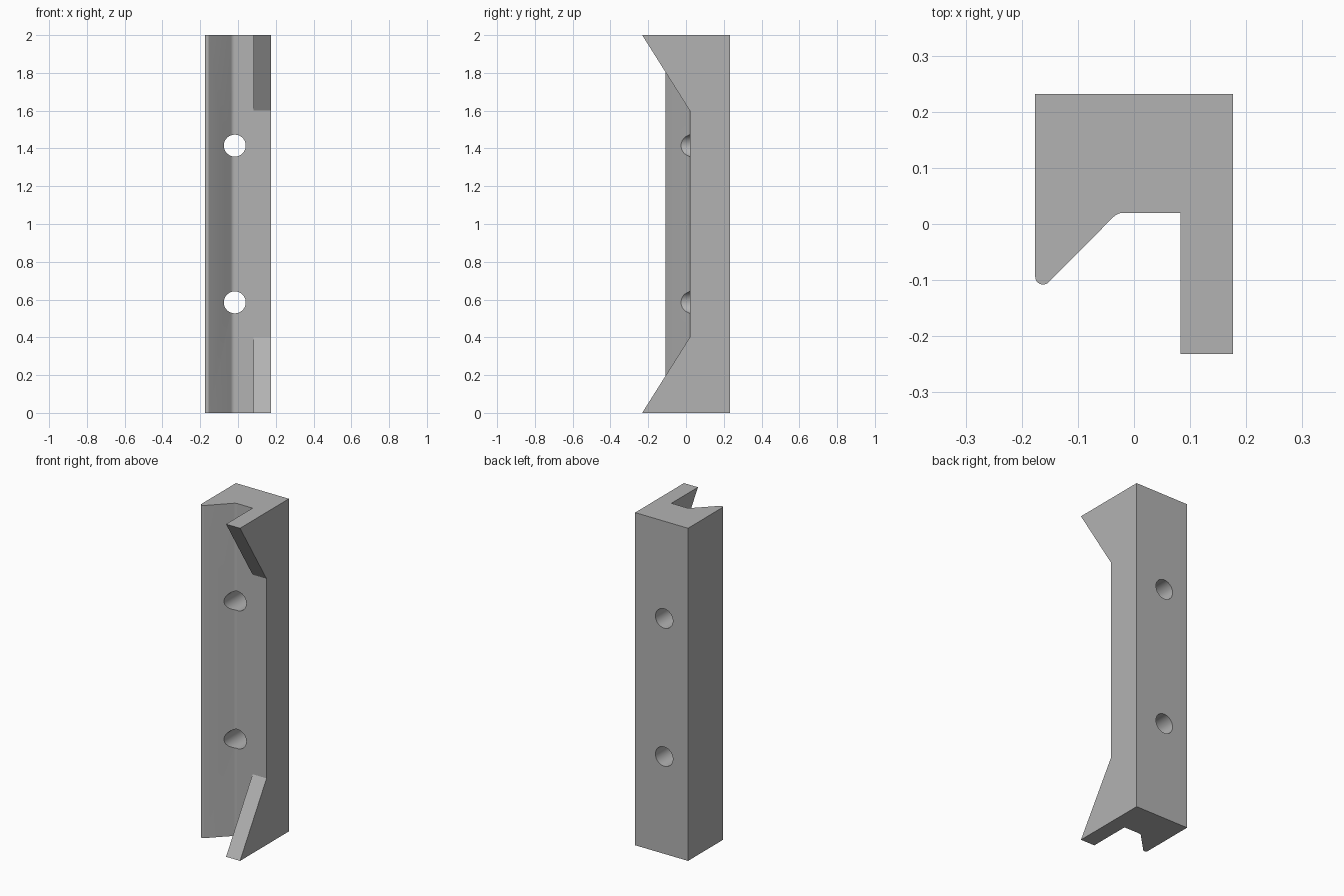
import bpy, bmesh, math
from mathutils import Vector

cube = bpy.data.objects.get("Cube")
if cube:
    bpy.data.objects.remove(cube, do_unlink=True)

# Single plain grey
grey = bpy.data.materials.new("plain_grey")
grey.use_nodes = True
colour = (0.45, 0.45, 0.45, 1)
grey.diffuse_color = colour
grey.node_tree.nodes["Principled BSDF"].inputs["Base Color"].default_value = colour


def prism(name, points, direction):
    """Extrude a closed polygon along a direction into a solid object."""
    bm = bmesh.new()
    face = bm.faces.new([bm.verts.new(p) for p in points])
    result = bmesh.ops.extrude_face_region(bm, geom=[face])
    moved = [g for g in result["geom"] if isinstance(g, bmesh.types.BMVert)]
    bmesh.ops.translate(bm, verts=moved, vec=Vector(direction))
    bmesh.ops.recalc_face_normals(bm, faces=bm.faces)
    mesh = bpy.data.meshes.new(name)
    bm.to_mesh(mesh)
    bm.free()
    mesh.materials.append(grey)
    obj = bpy.data.objects.new(name, mesh)
    bpy.context.collection.objects.link(obj)
    return obj


def arc(cx, cy, r, start, end, steps=8):
    angles = [math.radians(start + (end - start) * i / steps) for i in range(steps + 1)]
    return [(cx + r * math.cos(a), cy + r * math.sin(a)) for a in angles]


W, D, H = 0.176, 0.232, 2.0     # half width, half depth, height
LIP, FLOOR = 0.083, 0.02        # inner lip side, channel floor

# Channel bar: rounded short jaw, sloped wall, flat floor, long lip
section = [(-W, D)]
section += arc(-0.162, -0.094, 0.014, 180, 315)
section += arc(-0.018, FLOOR - 0.027, 0.027, 135, 90)
section += [(LIP, FLOOR), (LIP, -D), (W, -D), (W, D)]
bar = prism("channel_bar", [(x, y, 0) for x, y in section], (0, 0, H))

# Trapezoid cut that leaves a pointed lip at each end
slope = 0.4 / (D + FLOOR)
drop = 0.1
side = [(FLOOR, 0.4), (FLOOR, H - 0.4),
        (-D - drop, H + drop * slope), (-D - drop, -drop * slope)]
cutters = [prism("lip_cutter", [(LIP - 0.02, y, z) for y, z in side], (0.2, 0, 0))]

# Two through holes, front to back
for z in (0.585, H - 0.585):
    circle = arc(-0.017, z, 0.058, 0, 360, 64)[:-1]
    cutters.append(prism("hole_cutter", [(x, -0.5, h) for x, h in circle], (0, 1, 0)))

for cutter in cutters:
    cutter.hide_render = True
    cutter.hide_viewport = True
    cut = bar.modifiers.new(cutter.name, "BOOLEAN")
    cut.operation = "DIFFERENCE"
    cut.solver = "EXACT"
    cut.object = cutter

# Apply the cuts, then smooth only the rounded surfaces
bpy.context.view_layer.update()
final = bpy.data.meshes.new_from_object(bar.evaluated_get(bpy.context.evaluated_depsgraph_get()))
bar.modifiers.clear()
bar.data = final
for cutter in cutters:
    bpy.data.objects.remove(cutter, do_unlink=True)

bpy.ops.object.select_all(action="DESELECT")
bar.select_set(True)
bpy.context.view_layer.objects.active = bar
bpy.ops.object.shade_smooth_by_angle(angle=math.radians(25))
